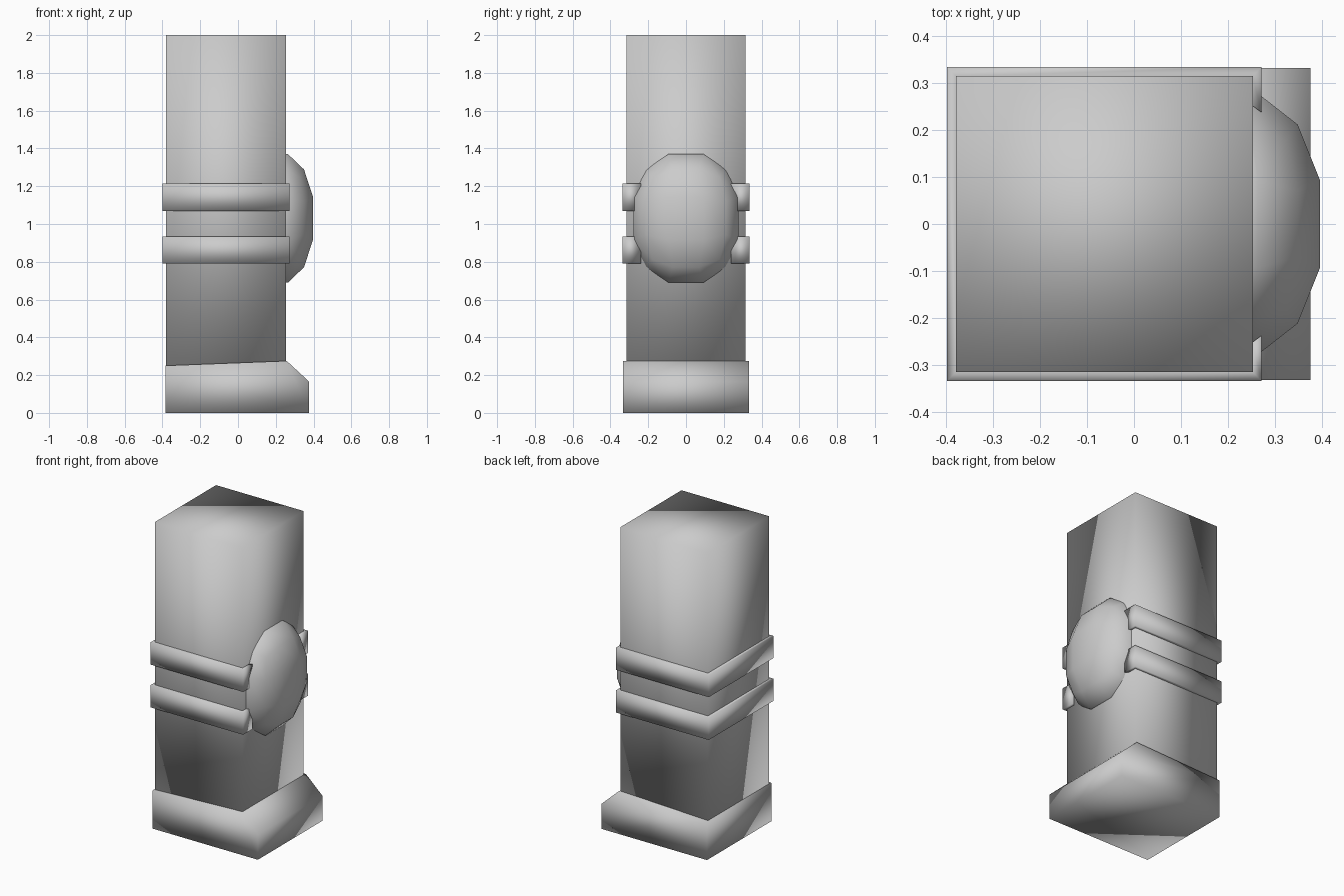
import bpy, bmesh

if "Cube" in bpy.data.objects:
    bpy.data.objects.remove(bpy.data.objects["Cube"])


def finish(name, bm):
    bmesh.ops.recalc_face_normals(bm, faces=bm.faces)
    me = bpy.data.meshes.new(name)
    bm.to_mesh(me)
    bm.free()
    for p in me.polygons:
        p.use_smooth = True
    ob = bpy.data.objects.new(name, me)
    bpy.context.collection.objects.link(ob)
    return ob


def prism(name, lower, upper):
    """Closed solid between two matching outlines."""
    bm = bmesh.new()
    a = [bm.verts.new(p) for p in lower]
    b = [bm.verts.new(p) for p in upper]
    n = len(a)
    bm.faces.new(a)
    bm.faces.new(b)
    for i in range(n):
        j = (i + 1) % n
        bm.faces.new((a[i], a[j], b[j], b[i]))
    return finish(name, bm)


# Square leg
leg = [(-0.38, -0.316), (0.254, -0.316), (0.254, 0.316), (-0.38, 0.316)]
prism("leg", [(x, y, 0.24) for x, y in leg], [(x, y, 2.0) for x, y in leg])

# Shoe with sloped toe
shoe = [(-0.385, 0), (0.377, 0), (0.377, 0.165), (0.258, 0.275), (-0.385, 0.25)]
prism("shoe", [(x, -0.333, z) for x, z in shoe], [(x, 0.333, z) for x, z in shoe])


# Straps: three-sided bands whose ends tuck under the knee pad
def strap(name, z0, z1):
    outer = [(0.272, 0.238), (0.272, 0.335), (-0.399, 0.335)]
    inner = [(0.253, 0.252), (0.253, 0.315), (-0.379, 0.315)]
    outer += [(x, -y) for x, y in reversed(outer)]
    inner += [(x, -y) for x, y in reversed(inner)]
    bm = bmesh.new()
    rows = [[bm.verts.new((x, y, z)) for x, y in path]
            for path, z in ((inner, z0), (outer, z0), (outer, z1), (inner, z1))]
    for r, s in zip(rows, rows[1:]):
        for i in range(len(outer) - 1):
            bm.faces.new((r[i], r[i + 1], s[i + 1], s[i]))
    for i in (0, -1):
        bm.faces.new([r[i] for r in rows])
    finish(name, bm)


strap("lower_strap", 0.79, 0.935)
strap("upper_strap", 1.07, 1.215)

# Knee pad: front half of a rounded, subdivided cube, with a short rim
bm = bmesh.new()
bmesh.ops.create_cube(bm, size=2)
bmesh.ops.subdivide_edges(bm, edges=bm.edges[:], cuts=2, use_grid_fill=True)
bmesh.ops.delete(bm, geom=[v for v in bm.verts if v.co.x < 0], context='VERTS')
for v in bm.verts:
    n = v.co.normalized()
    v.co = (0.198 + 0.22 * n.x, 0.308 * n.y, 1.03 + 0.376 * n.z)
edges = [e for e in bm.edges if e.is_boundary]
rim = bmesh.ops.extrude_edge_only(bm, edges=edges)["geom"]
for v in rim:
    if isinstance(v, bmesh.types.BMVert):
        v.co.x = 0.24
finish("knee_pad", bm)
